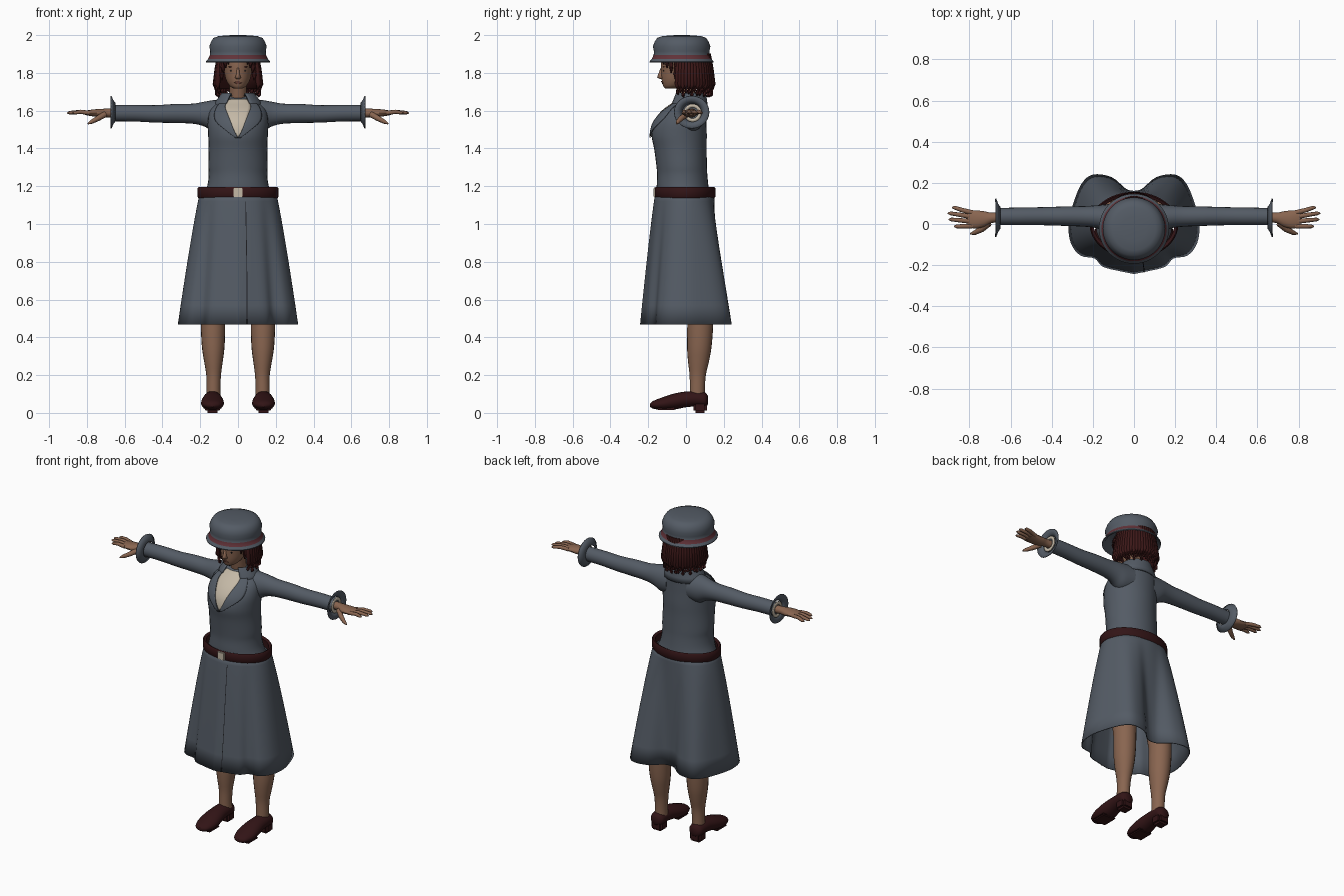
import bpy, bmesh, math
from mathutils import Vector

if "Cube" in bpy.data.objects:
    bpy.data.objects.remove(bpy.data.objects["Cube"], do_unlink=True)


def material(name, *rgb):
    m = bpy.data.materials.new(name)
    m.use_nodes = True
    m.diffuse_color = (*rgb, 1)
    bsdf = m.node_tree.nodes["Principled BSDF"]
    bsdf.inputs["Base Color"].default_value = (*rgb, 1)
    bsdf.inputs["Roughness"].default_value = 0.8
    return m


CLOTH = material("slate cloth", .088, .105, .13)
SKIN = material("skin", .25, .13, .08)
HAIR = material("dark red hair", .045, .009, .009)
LEATHER = material("dark leather", .032, .007, .008)
BAND = material("hat band red", .12, .032, .04)
CREAM = material("cream", .55, .48, .38)
DARK = material("dark line", .012, .012, .015)
LIPS = material("lips", .19, .07, .05)


def smooth(rows, n=4):
    """Catmull-Rom interpolation through rows of numbers."""
    rows = [Vector(r) for r in rows]
    out = []
    for i in range(len(rows) - 1):
        p0, p1, p2 = rows[max(i - 1, 0)], rows[i], rows[i + 1]
        p3 = rows[min(i + 2, len(rows) - 1)]
        for k in range(n):
            t = k / n
            out.append(0.5 * (2 * p1 + (p2 - p0) * t + (2 * p0 - 5 * p1 + 4 * p2 - p3) * t * t
                              + (3 * p1 - p0 - 3 * p2 + p3) * t ** 3))
    return out + [rows[-1]]


def add_loft(bm, rings, closed=True, caps=True):
    vs = [[bm.verts.new(p) for p in r] for r in rings]
    n = len(rings[0])
    for a, b in zip(vs, vs[1:]):
        for i in range(n if closed else n - 1):
            j = (i + 1) % n
            bm.faces.new((a[i], a[j], b[j], b[i]))
    if caps and closed:
        bm.faces.new(vs[0])
        bm.faces.new(vs[-1])


def finish(name, bm, *mats, thick=0, angle=40):
    bmesh.ops.recalc_face_normals(bm, faces=bm.faces)
    me = bpy.data.meshes.new(name)
    bm.to_mesh(me)
    bm.free()
    ob = bpy.data.objects.new(name, me)
    bpy.context.collection.objects.link(ob)
    for m in mats:
        me.materials.append(m)
    if thick:
        s = ob.modifiers.new("thickness", "SOLIDIFY")
        s.thickness, s.offset = thick, 0
    bpy.ops.object.select_all(action="DESELECT")
    ob.select_set(True)
    bpy.context.view_layer.objects.active = ob
    bpy.ops.object.shade_smooth_by_angle(angle=math.radians(angle))
    return ob


def loft(name, rings, mat, closed=True, caps=True, thick=0, angle=40):
    bm = bmesh.new()
    add_loft(bm, rings, closed, caps)
    return finish(name, bm, mat, thick=thick, angle=angle)


def tubes(name, paths, mat, sides=8):
    """Paths of (x, y, z, radius) rows, all joined in one object."""
    bm = bmesh.new()
    for path in paths:
        pts = [Vector(p[:3]) for p in path]
        rings = []
        for i, p in enumerate(pts):
            d = pts[min(i + 1, len(pts) - 1)] - pts[max(i - 1, 0)]
            q = d.to_track_quat("Z", "Y")
            rings.append([p + q @ Vector((math.cos(a), math.sin(a), 0)) * path[i][3]
                          for a in (math.tau * k / sides for k in range(sides))])
        add_loft(bm, rings)
    return finish(name, bm, mat, angle=60)


def flat_ring(z, rx, ry, cy=0, cx=0, n=32, gap=0):
    """Level ellipse; angle 0 is the front, gap opens it there."""
    m = n if not gap else n - 1
    return [(cx + rx * math.sin(a), cy - ry * math.cos(a), z)
            for a in (gap + (math.tau - 2 * gap) * i / m for i in range(n))]


def side_ring(x, zc, rz, yc, ry, n=20):
    return [(x, yc + ry * math.cos(math.tau * i / n), zc + rz * math.sin(math.tau * i / n)) for i in range(n)]


# Jacket body: height, half width, half depth, centre y
torso = smooth([(1.14, .185, .14, -.012), (1.2, .163, .137, -.018), (1.26, .155, .133, -.02),
                (1.31, .157, .134, -.023), (1.4, .155, .139, -.03), (1.47, .158, .146, -.036),
                (1.54, .16, .138, -.03), (1.6, .15, .115, -.008), (1.64, .12, .087, .018),
                (1.675, .06, .055, .025)])
loft("jacket_body", [flat_ring(*r) for r in torso], CLOTH)


def chest_y(x, z):
    i = next((k for k in range(len(torso) - 2) if torso[k + 1][0] >= z), len(torso) - 2)
    a, b = torso[i], torso[i + 1]
    _, rx, ry, cy = a.lerp(b, (z - a[0]) / (b[0] - a[0]))
    return cy - ry * math.sqrt(max(0, 1 - (x / rx) ** 2))


def chest_patch(name, rows, mat, lift):
    """Thin plate on the chest from rows of (z, x start, x end)."""
    rings = []
    for z, x0, x1 in smooth(rows, 3):
        xs = [x0 + (x1 - x0) * k / 8 for k in range(9)]
        rings.append([(x, chest_y(x, z) - lift, z) for x in xs])
    loft(name, rings, mat, closed=False, thick=.004)


chest_patch("shirt_front", [(1.46, -.002, .002), (1.52, -.033, .033), (1.58, -.055, .055),
                            (1.63, -.07, .07), (1.66, -.05, .05)], CREAM, .003)
for s, side in ((1, "left"), (-1, "right")):
    chest_patch(side + "_lapel", [(1.455, 0, s * .012), (1.5, s * .023, s * .07), (1.54, s * .038, s * .115),
                                  (1.58, s * .054, s * .125), (1.62, s * .068, s * .112),
                                  (1.645, s * .06, s * .09)], CLOTH, .009)

# Collar standing open at the front
loft("collar", [flat_ring(z, rx, ry, cy, gap=g) for z, rx, ry, cy, g in
                ((1.615, .128, .1, .012, .62), (1.645, .118, .095, .014, .52),
                 (1.69, .085, .082, .022, .45), (1.68, .068, .066, .025, .5))],
     CLOTH, closed=False, thick=.008, angle=30)

# Skirt: the hem follows a wavy outline, blended up into an oval waist
half_hem = smooth([(0, -.24), (.07, -.226), (.15, -.205), (.19, -.165), (.26, -.15), (.305, -.09), (.315, 0),
                   (.295, .09), (.255, .19), (.2, .237), (.11, .225), (.04, .168), (0, .158)])
half = len(half_hem) - 1


def skirt_point(i, z, grow=0):
    s = 1 if i <= half else -1
    k = i if i <= half else 2 * half - i
    t = min(1, max(0, (1.165 - z) / .695)) ** .87
    a = math.pi * k / half
    p = Vector((.198 * math.sin(a), -.006 - .153 * math.cos(a))).lerp(half_hem[k], t)
    p *= 1 + grow
    return (s * p.x, p.y, z)


levels = [1.165, 1.12, 1.05, .97, .88, .78, .68, .57, .468]
loft("skirt", [[skirt_point(i, z) for i in range(2 * half)] for z in levels],
     CLOTH, caps=False, thick=.006, angle=50)

# Dark edge of the front overlap
seam = []
for z in levels[1:]:
    a, b = Vector(skirt_point(2, z, .022)), Vector(skirt_point(3, z, .022))
    f = min(1, max(0, (.048 - a.x) / (b.x - a.x)))
    c = a.lerp(b, f)
    seam.append([c + Vector((-.002, 0, 0)), c + Vector((.002, 0, 0))])
loft("skirt_seam", seam, DARK, closed=False)

# Belt and buckle
belt = [flat_ring(z, .215 - d, .161 - d, -.005, n=48) for z, d in
        ((1.145, .02), (1.137, .006), (1.145, 0), (1.188, 0), (1.196, .006), (1.188, .02), (1.145, .02))]
loft("belt", belt, LEATHER, caps=False)


def box(name, centre, size, mat, bevel=.004):
    bm = bmesh.new()
    bmesh.ops.create_cube(bm, size=1)
    for v in bm.verts:
        v.co = Vector(centre) + v.co * Vector(size)
    bmesh.ops.bevel(bm, geom=bm.edges[:], offset=bevel, segments=2, affect="EDGES")
    return finish(name, bm, mat)


box("belt_buckle", (0, -.167, 1.167), (.05, .012, .05), CREAM)

# Sleeves, cuffs, hands, legs and shoes on both sides
sleeve = smooth([(.07, 1.575, .085, .025, .075), (.13, 1.573, .083, .028, .068), (.18, 1.582, .065, .035, .056),
                 (.24, 1.584, .053, .037, .05), (.34, 1.585, .05, .038, .047), (.44, 1.583, .046, .038, .044),
                 (.55, 1.587, .044, .037, .043), (.662, 1.587, .043, .036, .042)])
palm = smooth([(.63, 1.587, .024, .035, .026), (.69, 1.588, .023, .03, .025), (.73, 1.587, .022, .024, .038),
               (.77, 1.588, .018, .022, .044), (.81, 1.588, .011, .026, .04)])
finger_ends = [(.055, .08, .885), (.034, .052, .905), (.012, .022, .9), (-.01, -.012, .875)]
leg = smooth([(.07, .038, .04, .06, .13), (.13, .037, .04, .06, .13), (.2, .039, .043, .062, .129),
              (.27, .049, .055, .066, .13), (.34, .059, .064, .07, .131), (.43, .064, .068, .074, .132),
              (.52, .066, .07, .074, .132), (.75, .08, .085, .05, .125), (1.0, .085, .09, .02, .1)])
shoe = smooth([(-.19, .014, .032, .05), (-.172, .042, .022, .064), (-.12, .06, .014, .084),
               (-.06, .058, .018, .103), (0, .05, .03, .113), (.06, .047, .034, .115),
               (.1, .042, .03, .108), (.116, .02, .045, .09)])

for s, side in ((1, "left"), (-1, "right")):
    loft(side + "_sleeve", [side_ring(s * x, *r) for x, *r in sleeve], CLOTH)
    loft(side + "_cuff", [side_ring(s * x, 1.592, r, .03, r * 1.08, 28) for x, r in
                          ((.65, .046), (.662, .062), (.672, .086))],
         CLOTH, caps=False, thick=.005)
    loft(side + "_shirt_cuff", [side_ring(s * x, 1.588, r, .035, r) for x, r in
                                ((.664, .03), (.664, .048))], CREAM, caps=False, thick=.004)
    loft(side + "_palm", [side_ring(s * x, *r, 16) for x, *r in palm], SKIN)
    fingers = [[(s * .785, y0, 1.588, .012), (s * .835, (y0 + y1) / 2, 1.594, .011),
                (s * (x - .012), y1, 1.589, .009), (s * x, y1, 1.587, .003)] for y0, y1, x in finger_ends]
    fingers.append([(s * .705, .005, 1.58, .017), (s * .74, -.025, 1.56, .015),
                    (s * .775, -.043, 1.541, .011), (s * .795, -.048, 1.531, .004)])
    tubes(side + "_fingers", fingers, SKIN)

    loft(side + "_leg", [flat_ring(z, rx, ry, cy, s * cx, 20) for z, rx, ry, cy, cx in leg], SKIN)
    loft(side + "_shoe", [[(s * .135 + w * math.cos(a), y, (lo + hi) / 2 + (hi - lo) / 2 * math.sin(a))
                           for a in (math.tau * k / 20 for k in range(20))] for y, w, lo, hi in shoe], LEATHER)
    box(side + "_shoe_heel", (s * .135, .075, .03), (.076, .072, .06), LEATHER, .012)
    box(side + "_shoe_sole", (s * .135, -.105, .022), (.095, .1, .016), LEATHER, .007)

# Head, neck and face
loft("neck", [flat_ring(z, .045, .047, y, n=20) for z, y in ((1.62, .015), (1.68, .005), (1.77, -.01))], SKIN)
head = smooth([(1.717, .022, .03, -.08), (1.73, .043, .052, -.068), (1.76, .062, .08, -.048),
               (1.8, .072, .097, -.034), (1.85, .076, .104, -.028), (1.9, .07, .098, -.026)])
loft("head", [flat_ring(*r) for r in head], SKIN)
nose = [flat_ring(z, w, d, y, n=10) for z, w, d, y in
        ((1.768, .01, .01, -.128), (1.776, .017, .022, -.131), (1.79, .01, .018, -.13), (1.825, .006, .009, -.126))]
loft("nose", nose, SKIN, angle=80)
loft("lips", [flat_ring(z, w, .008, y, n=12) for z, w, y in
              ((1.742, .01, -.119), (1.748, .021, -.12), (1.756, .008, -.125))], LIPS)
for s, side in ((1, "left"), (-1, "right")):
    box(side + "_eye", (s * .031, -.118, 1.812), (.024, .008, .009), DARK, .003)
    box(side + "_eyebrow", (s * .033, -.118, 1.832), (.032, .008, .006), HAIR, .002)

# Bobbed hair: inner shell plus separate locks
loft("hair_shell", [flat_ring(z, rx, ry, .012, gap=1.15) for z, rx, ry in
                    ((1.9, .1, .105), (1.8, .108, .118), (1.715, .11, .12))], HAIR, closed=False, thick=.012)
locks = []
for i in range(34):
    a = 1.1 + (math.tau - 2.2) * i / 33
    sx, cy = math.sin(a), -math.cos(a)
    end = 1.685 + .014 * math.sin(i * 2.3)
    locks.append([(sx * r, .012 + cy * (r + .01), z, w) for r, z, w in
                  ((.1, 1.9, .011), (.112, 1.82, .014), (.122, 1.74, .014), (.114, end + .01, .01), (.108, end, .003))])
for s in (-1, 1):
    for x, y, z in ((.05, -.118, 1.845), (.064, -.1, 1.825), (.076, -.078, 1.8), (.084, -.055, 1.76)):
        locks.append([(s * x, y, 1.89, .012), (s * (x + .004), y, z + .03, .012), (s * x, y, z, .003)])
tubes("hair_locks", locks, HAIR, 6)

# Hat with a coloured band above the brim
profile = [(.001, 2.0), (.06, 1.999), (.105, 1.994), (.13, 1.985), (.143, 1.965), (.152, 1.94), (.147, 1.915),
           (.148, 1.896), (.158, 1.874), (.17, 1.86), (.169, 1.855), (.15, 1.865), (.135, 1.89), (.12, 1.9)]
bm = bmesh.new()
add_loft(bm, [flat_ring(z, r, r, -.023, n=48) for r, z in profile])
for f in bm.faces:
    c = f.calc_center_median()
    if 1.874 < c.z < 1.896 and math.hypot(c.x, c.y + .023) > .148:
        f.material_index = 1
finish("hat", bm, CLOTH, BAND)
